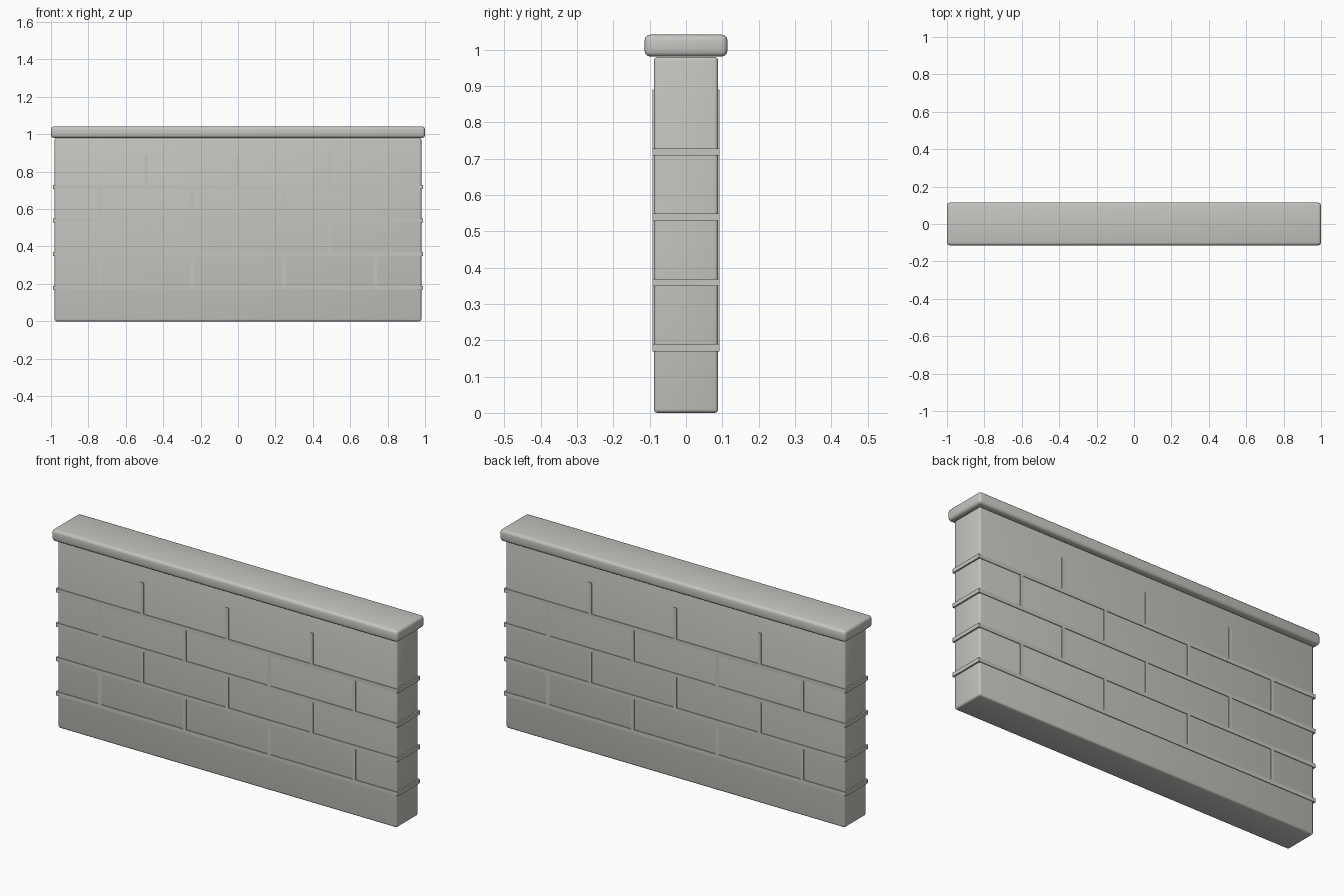
import bpy

if "Cube" in bpy.data.objects:
    bpy.data.objects.remove(bpy.data.objects["Cube"])

# One stone colour for the whole wall
stone = bpy.data.materials.new("pale stone grey")
stone.diffuse_color = (0.57, 0.555, 0.525, 1.0)
stone.use_nodes = True
stone.node_tree.nodes["Principled BSDF"].inputs["Base Color"].default_value = stone.diffuse_color


def box(name, size, center, bevel=0.0, segments=3):
    """Axis-aligned block with optional rounded edges."""
    bpy.ops.mesh.primitive_cube_add(size=1, location=center)
    obj = bpy.context.object
    obj.name = name
    obj.scale = size
    bpy.ops.object.transform_apply(location=False, rotation=False, scale=True)
    obj.data.materials.append(stone)
    if bevel:
        mod = obj.modifiers.new("rounded edges", 'BEVEL')
        mod.width = bevel
        mod.segments = segments
        bpy.ops.object.modifier_apply(modifier=mod.name)
        bpy.ops.object.shade_smooth_by_angle()
    return obj


# Wall body and overhanging coping
box("wall_body", (1.96, 0.177, 0.98), (0, 0, 0.49), 0.01)
box("coping", (2.0, 0.228, 0.06), (0, 0, 1.011), 0.015)

# Horizontal mortar bands, slightly proud on all sides
COURSE = 0.1795
for i in range(1, 5):
    box(f"bed_joint_{i}", (1.976, 0.184, 0.02), (0, 0, i * COURSE))

# Staggered vertical mortar joints, showing on front and back
PITCH = 0.49
for row in range(1, 5):
    count = 4 if row % 2 else 3
    for k in range(count):
        x = (k - (count - 1) / 2) * PITCH
        box(f"head_joint_{row}_{k + 1}", (0.018, 0.184, 0.165),
            (x, 0, (row + 0.5) * COURSE))
